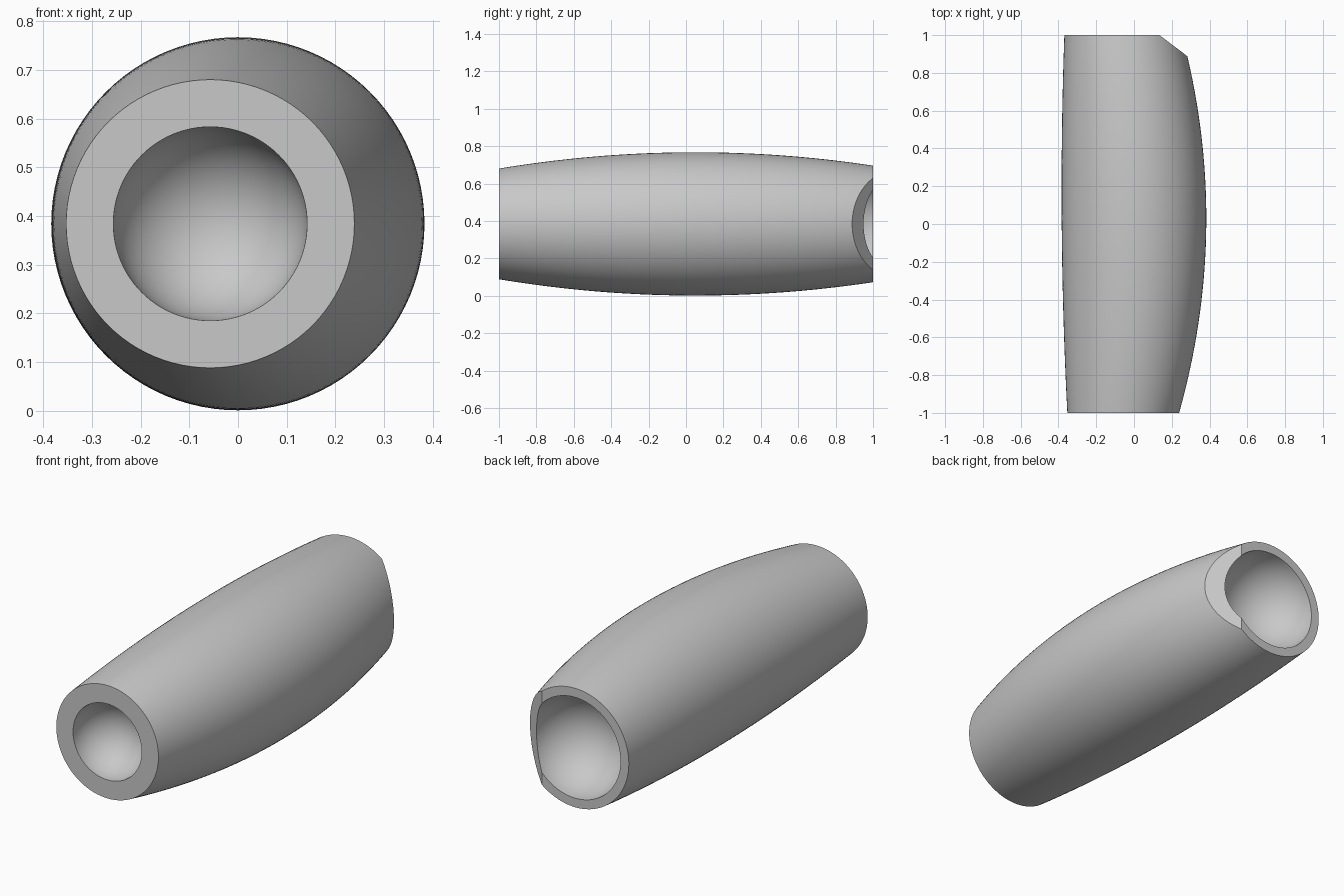
import bpy, bmesh, math
from mathutils import Vector

cube = bpy.data.objects.get("Cube")
if cube:
    bpy.data.objects.remove(cube, do_unlink=True)

SEGMENTS, STEPS, BOWL_STEPS = 96, 48, 20
MID_Z = 0.384


def centre_x(y):
    """Gentle sideways bend of the body."""
    return -0.057 * y * y


def body_radius(y):
    """Barrel swelling, widest just behind the middle."""
    return 0.383 - 0.079 * (y - 0.05) ** 2


def bowl(end, radius):
    """Rings of a hemispherical socket, from its rim inwards."""
    rings = []
    for i in range(BOWL_STEPS):
        a = math.pi / 2 * i / BOWL_STEPS
        rings.append((end * (1 - radius * math.sin(a)), centre_x(end), radius * math.cos(a)))
    return rings


# Profile: front socket, outer skin, back socket
front, back = bowl(-1, 0.199), bowl(1, 0.264)
ys = [-1 + 2 * i / STEPS for i in range(STEPS + 1)]
skin = [(y, centre_x(y), body_radius(y)) for y in ys]
profile = front[::-1] + skin + back

bm = bmesh.new()
loops = []
for y, cx, r in profile:
    angles = [math.tau * k / SEGMENTS for k in range(SEGMENTS)]
    loops.append([bm.verts.new((cx + r * math.cos(a), y, MID_Z + r * math.sin(a))) for a in angles])
for a, b in zip(loops, loops[1:]):
    for k in range(SEGMENTS):
        n = (k + 1) % SEGMENTS
        bm.faces.new((a[k], a[n], b[n], b[k]))

# Bottoms of the two sockets
for loop, end, radius in ((loops[0], -1, 0.199), (loops[-1], 1, 0.264)):
    pole = bm.verts.new((centre_x(end), end * (1 - radius), MID_Z))
    for k in range(SEGMENTS):
        bm.faces.new((loop[k], loop[(k + 1) % SEGMENTS], pole))

# Slanted flat cut across the back left rim
cut = bmesh.ops.bisect_plane(
    bm, geom=bm.verts[:] + bm.edges[:] + bm.faces[:], dist=1e-5,
    plane_co=Vector((0.135, 1, MID_Z)), plane_no=Vector((0.11, 0.145, 0)).normalized(),
    clear_outer=True)
rim = [e for e in bm.edges if e.is_boundary]
bmesh.ops.triangle_fill(bm, use_beauty=True, use_dissolve=False, edges=rim)
bmesh.ops.recalc_face_normals(bm, faces=bm.faces[:])

mesh = bpy.data.meshes.new("curved_barrel")
bm.to_mesh(mesh)
bm.free()
body = bpy.data.objects.new("curved_barrel", mesh)
bpy.context.collection.objects.link(body)

# Plain grey finish
grey = bpy.data.materials.new("light grey")
grey.use_nodes = True
colour = (0.58, 0.58, 0.58, 1)
grey.diffuse_color = colour
grey.node_tree.nodes["Principled BSDF"].inputs["Base Color"].default_value = colour
mesh.materials.append(grey)

bpy.ops.object.select_all(action="DESELECT")
body.select_set(True)
bpy.context.view_layer.objects.active = body
bpy.ops.object.shade_smooth_by_angle(angle=math.radians(30))
